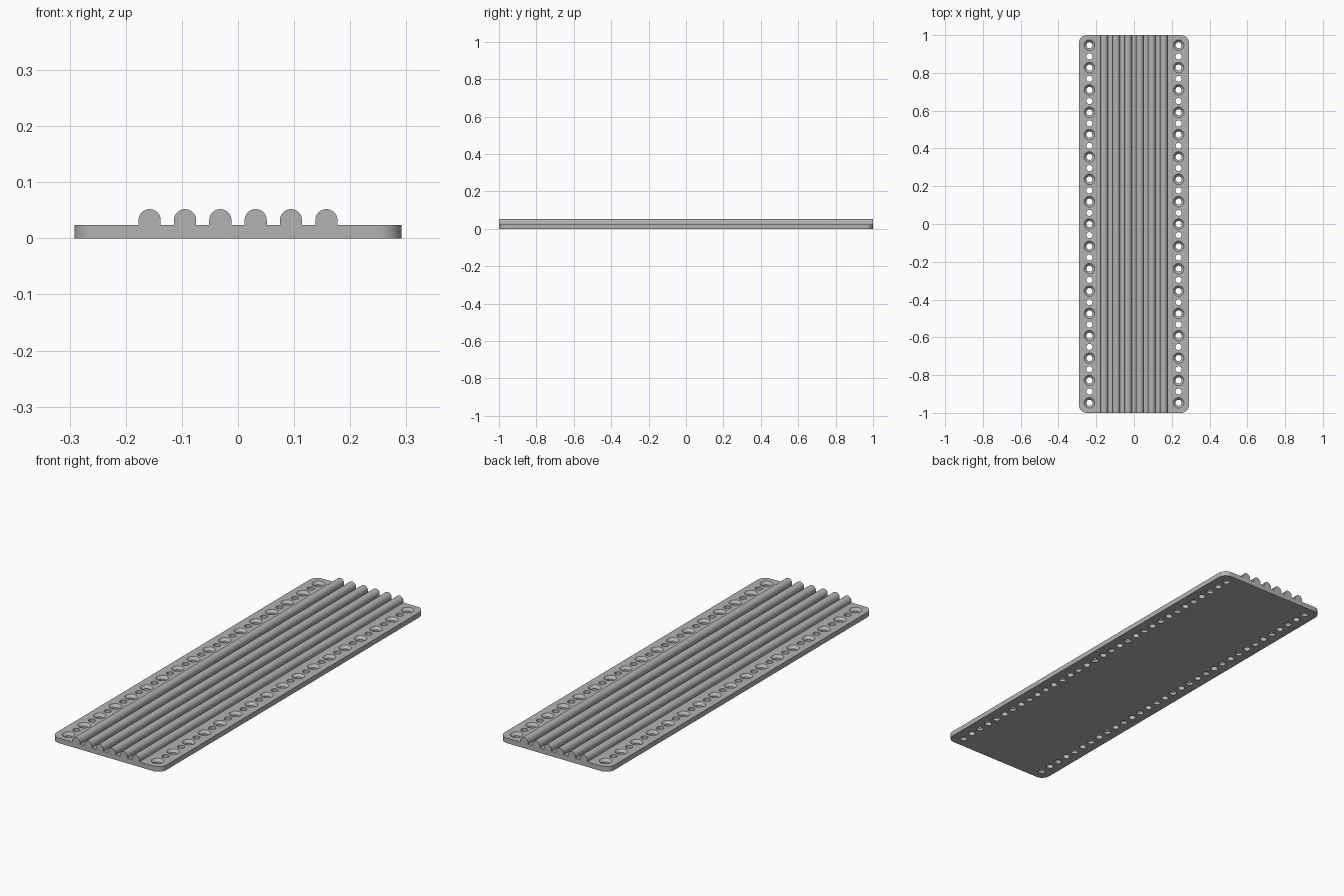
import bpy, bmesh, math

if "Cube" in bpy.data.objects:
    bpy.data.objects.remove(bpy.data.objects["Cube"], do_unlink=True)

HALF_W, HALF_L, THICK = 0.2915, 1.0, 0.024
CORNER = 0.042
HOLE_X, PITCH, COUNT = 0.236, 0.1183, 17
HOLE_R, SINK_R, SINK_DEPTH = 0.016, 0.028, 0.012
RIDGE_R, RIDGE_PITCH, RIDGE_TOP = 0.0198, 0.063, 0.052

grey = bpy.data.materials.new("plain grey")
grey.use_nodes = True
GREY = (0.45, 0.45, 0.45, 1)
grey.diffuse_color = GREY
grey.node_tree.nodes["Principled BSDF"].inputs["Base Color"].default_value = GREY


def finish(bm, name):
    bmesh.ops.recalc_face_normals(bm, faces=bm.faces)
    mesh = bpy.data.meshes.new(name)
    bm.to_mesh(mesh)
    bm.free()
    mesh.materials.append(grey)
    obj = bpy.data.objects.new(name, mesh)
    bpy.context.collection.objects.link(obj)
    return obj


def smooth(obj):
    bpy.ops.object.select_all(action="DESELECT")
    obj.select_set(True)
    bpy.context.view_layer.objects.active = obj
    bpy.ops.object.shade_smooth_by_angle(angle=math.radians(30))


def arc(cx, cy, r, start, end, steps):
    for i in range(steps + 1):
        a = math.radians(start + (end - start) * i / steps)
        yield cx + r * math.cos(a), cy + r * math.sin(a)


def extrude(bm, points, vector):
    face = bm.faces.new([bm.verts.new(p) for p in points])
    new = bmesh.ops.extrude_face_region(bm, geom=[face], use_keep_orig=True)["geom"]
    bmesh.ops.translate(bm, vec=vector,
                        verts=[g for g in new if isinstance(g, bmesh.types.BMVert)])


# Base plate with rounded corners
bm = bmesh.new()
outline = []
for i, (sx, sy) in enumerate([(1, 1), (-1, 1), (-1, -1), (1, -1)]):
    outline += arc(sx * (HALF_W - CORNER), sy * (HALF_L - CORNER), CORNER,
                   90 * i, 90 * i + 90, 10)
extrude(bm, [(x, y, 0) for x, y in outline], (0, 0, THICK))
plate = finish(bm, "base_plate")


# Hole cutters: stacked rings, capped at both ends
def add_cutter(bm, x, y, profile, sides=32):
    rings = [[bm.verts.new((px, py, z)) for px, py in
              list(arc(x, y, r, 0, 360, sides))[:-1]] for r, z in profile]
    for low, high in zip(rings, rings[1:]):
        for i in range(sides):
            j = (i + 1) % sides
            bm.faces.new((low[i], low[j], high[j], high[i]))
    bm.faces.new(rings[0])
    bm.faces.new(rings[-1])


EXTRA = 0.01
plain = [(HOLE_R, -EXTRA), (HOLE_R, THICK + EXTRA)]
sunk = [(HOLE_R, -EXTRA), (HOLE_R, THICK - SINK_DEPTH),
        (SINK_R, THICK), (SINK_R, THICK + EXTRA)]
bm = bmesh.new()
for side in (-1, 1):
    for i in range(2 * COUNT - 1):
        y = (i - (COUNT - 1)) * PITCH / 2
        add_cutter(bm, side * HOLE_X, y, plain if i % 2 else sunk)
cutter = finish(bm, "hole_cutter")

boolean = plate.modifiers.new("holes", "BOOLEAN")
boolean.operation = "DIFFERENCE"
boolean.solver = "EXACT"
boolean.object = cutter
bpy.context.view_layer.objects.active = plate
bpy.ops.object.modifier_apply(modifier=boolean.name)
bpy.data.objects.remove(cutter, do_unlink=True)
smooth(plate)

# Six round-topped ridges along the full length
for n in range(6):
    cx = (n - 2.5) * RIDGE_PITCH
    profile = [(cx + RIDGE_R, THICK)]
    profile += arc(cx, RIDGE_TOP - RIDGE_R, RIDGE_R, 0, 180, 20)
    profile.append((cx - RIDGE_R, THICK))
    bm = bmesh.new()
    extrude(bm, [(x, -HALF_L, z) for x, z in profile], (0, 2 * HALF_L, 0))
    smooth(finish(bm, f"ridge_{n + 1}"))
